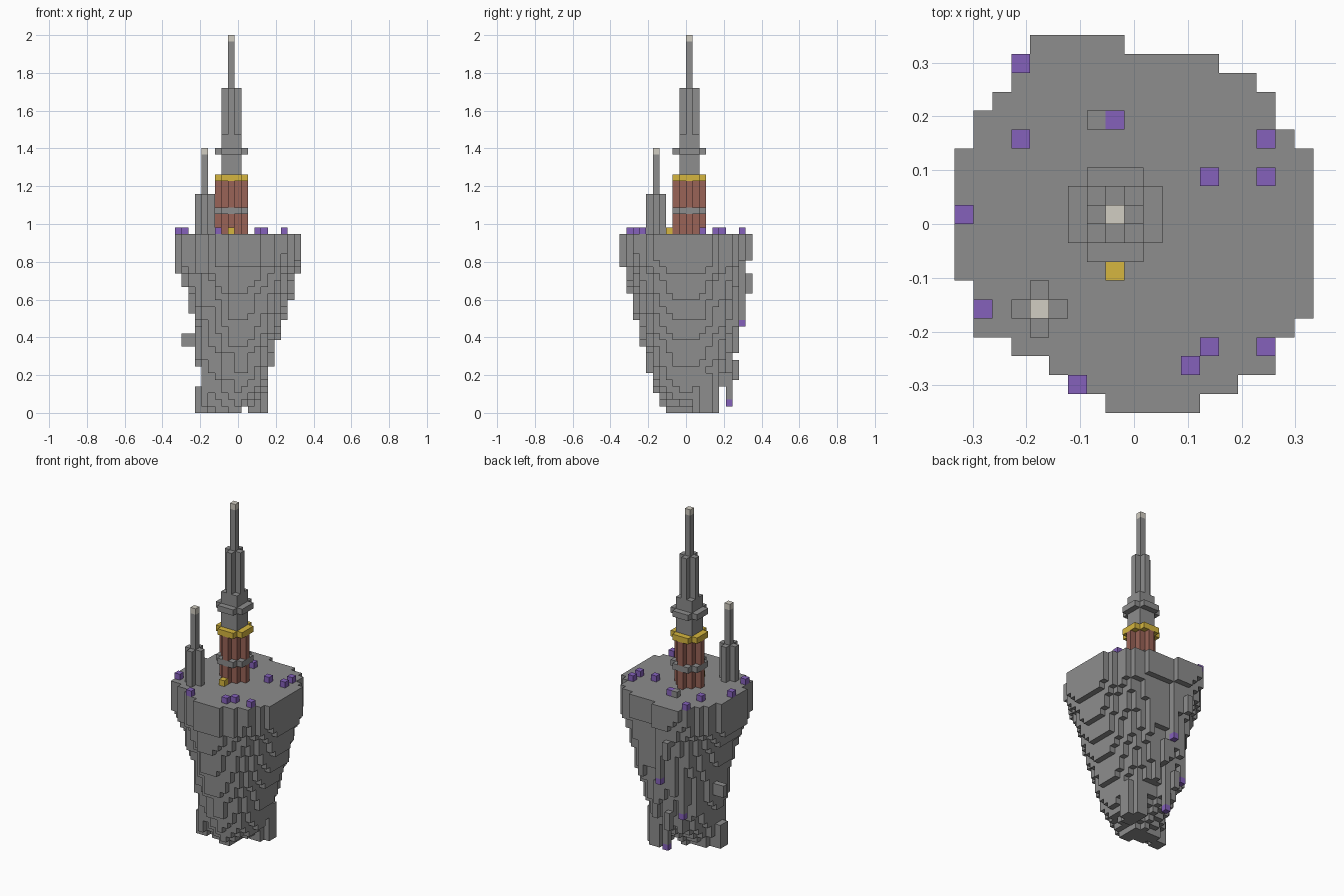
import bpy, bmesh, random
from mathutils import Vector

if "Cube" in bpy.data.objects:
    bpy.data.objects.remove(bpy.data.objects["Cube"], do_unlink=True)

random.seed(4)
V = 2 / 57      # block size
DECK = 27       # layer on top of the island


def material(name, r, g, b):
    m = bpy.data.materials.new(name)
    m.use_nodes = True
    m.diffuse_color = (r, g, b, 1)
    m.node_tree.nodes["Principled BSDF"].inputs["Base Color"].default_value = (r, g, b, 1)
    return m


STONE = material("grey stone", .266, .266, .266)
BRICK = material("red brick", .32, .125, .095)
GOLD = material("gold", .67, .47, .05)
CRYSTAL = material("purple crystal", .235, .12, .50)
TIP = material("pale tip", .64, .61, .54)

DIRS = [Vector(d) for d in ((1, 0, 0), (-1, 0, 0), (0, 1, 0), (0, -1, 0), (0, 0, 1), (0, 0, -1))]


def blocks(name, cells, mat):
    """Closed shell around a set of unit blocks: only exposed sides are made."""
    cells = set(cells)
    bm = bmesh.new()
    verts = {}

    def vert(p):
        key = tuple(round(c * 2) for c in p)
        if key not in verts:
            verts[key] = bm.verts.new(((p.x - 9) * V, (p.y - 9.5) * V, (p.z + .5) * V))
        return verts[key]

    for cell in cells:
        c = Vector(cell)
        for d in DIRS:
            if tuple(int(n) for n in c + d) in cells:
                continue
            u = Vector((d.y, d.z, d.x))
            w = d.cross(u)
            bm.faces.new([vert(c + (d + a * u + b * w) / 2)
                          for a, b in ((-1, -1), (1, -1), (1, 1), (-1, 1))])
    mesh = bpy.data.meshes.new(name)
    bm.to_mesh(mesh)
    bm.free()
    mesh.materials.append(mat)
    obj = bpy.data.objects.new(name, mesh)
    bpy.context.collection.objects.link(obj)
    return obj


def box(x0, x1, y0, y1, z0, z1):
    return {(x, y, z) for x in range(x0, x1 + 1)
            for y in range(y0, y1 + 1) for z in range(z0, z1 + 1)}


def cross(x, y, long, short, z0, z1):
    return (box(x - long, x + long, y - short, y + short, z0, z1)
            | box(x - short, x + short, y - long, y + long, z0, z1))


# Island outline: first and last block of each row, front to back
ROWS = ([(8, 12), (6, 14), (5, 16), (3, 16), (1, 17), (1, 18), (1, 18)] + [(0, 18)] * 7
        + [(1, 17), (1, 16), (2, 16), (3, 15), (3, 13), (4, 8)])

# Reach of the rock at each layer: layer, left, right, front, back
TAPER = [(0, 4.3, .5, 3, 1.6), (2, 5, 3.6, 4, 3.6), (4, 5.4, 4.6, 5, 5.6),
         (6, 5.9, 4.9, 5.6, 6.6), (10, 6.5, 5.8, 6.6, 7.6), (14, 6.9, 7.3, 7.6, 8.3),
         (18, 7.9, 8.3, 8.5, 8.8), (21, 9.1, 9.1, 9.4, 9.3), (22, 9.3, 9.3, 9.7, 9.4),
         (27, 9.6, 9.6, 10, 10.3)]


def reach(k):
    for a, b in zip(TAPER, TAPER[1:]):
        if a[0] <= k <= b[0]:
            t = (k - a[0]) / (b[0] - a[0])
            return [p + (q - p) * t for p, q in zip(a[1:], b[1:])]


# Cone of blocks: the shrinking outline, with its corners rounded away
rock = set()
for k in range(DECK):
    left, right, front, back = reach(k)
    limit = 1.04 + max(0, k - 20) * .045
    for j in range(20):
        for i in range(19):
            dx, dy = i - 9, j - 9.5
            u = dx / (left if dx < 0 else right)
            v = dy / (front if dy < 0 else back)
            x, y = round(9 + 9.5 * u), round(9.5 + 10 * v)
            inside = 0 <= y < 20 and ROWS[y][0] <= x <= ROWS[y][1]
            if inside and (k == DECK - 1 or abs(u) ** 1.85 + abs(v) ** 1.85 <= limit):
                rock.add((i, j, k))

# Ragged hanging stones along the rear
for i in range(4, 14):
    for j in range(13, 18):
        column = [c[2] for c in rock if c[:2] == (i, j)]
        if column and random.random() < .15:
            low = min(column)
            rock |= box(i, i, j, j, max(1, low - random.randint(2, 4)), low)

# Feet and larger hanging columns
rock |= box(3, 4, 8, 9, 0, 3) | box(4, 4, 7, 9, 1, 5)
rock |= box(11, 12, 11, 14, 0, 4) | box(13, 13, 12, 13, 0, 5)
rock |= box(1, 2, 11, 11, 10, 11)
rock |= box(8, 8, 18, 18, 14, 20) | box(6, 6, 19, 19, 18, 20)
rock |= box(8, 8, 16, 16, 2, 7) | box(5, 5, 16, 16, 8, 14)
rock |= box(9, 9, 17, 17, 9, 12) | box(7, 7, 17, 17, 5, 7)
blocks("island_rock", rock, STONE)
blocks("deck_stone", box(7, 7, 15, 15, DECK, DECK), STONE)

# Crystals on the deck and below the hanging columns
DECK_CRYSTALS = [(3, 18), (3, 14), (8, 15), (13, 12), (16, 14), (16, 12), (0, 10),
                 (1, 5), (6, 1), (12, 2), (13, 3), (16, 3)]
blocks("deck_crystals", [(i, j, DECK) for i, j in DECK_CRYSTALS], CRYSTAL)
blocks("hanging_crystals", [(8, 18, 13), (5, 16, 7), (8, 16, 1)], CRYSTAL)

# Main tower
TX, TY = 8, 10


def fluted(z0, z1):
    return cross(TX, TY, 2, 0, z0, z1) | cross(TX, TY, 1, 1, z0, z1)


blocks("tower_lower_brick", fluted(27, 29), BRICK)
blocks("tower_band", cross(TX, TY, 2, 1, 30, 30), STONE)
blocks("tower_upper_brick", fluted(31, 34), BRICK)
blocks("tower_gold_ring", cross(TX, TY, 2, 1, 35, 35), GOLD)
blocks("tower_neck", cross(TX, TY, 1, 1, 36, 41) | cross(TX, TY, 2, 1, 39, 39), STONE)
blocks("tower_spire", cross(TX, TY, 1, 0, 42, 48) | box(TX, TX, TY, TY, 49, 55), STONE)
blocks("tower_tip", [(TX, TY, 56)], TIP)
blocks("tower_door", [(TX, TY - 3, DECK)], GOLD)

# Side turret
blocks("turret", cross(4, 5, 1, 0, 27, 32) | box(4, 4, 5, 5, 33, 38), STONE)
blocks("turret_tip", [(4, 5, 39)], TIP)
